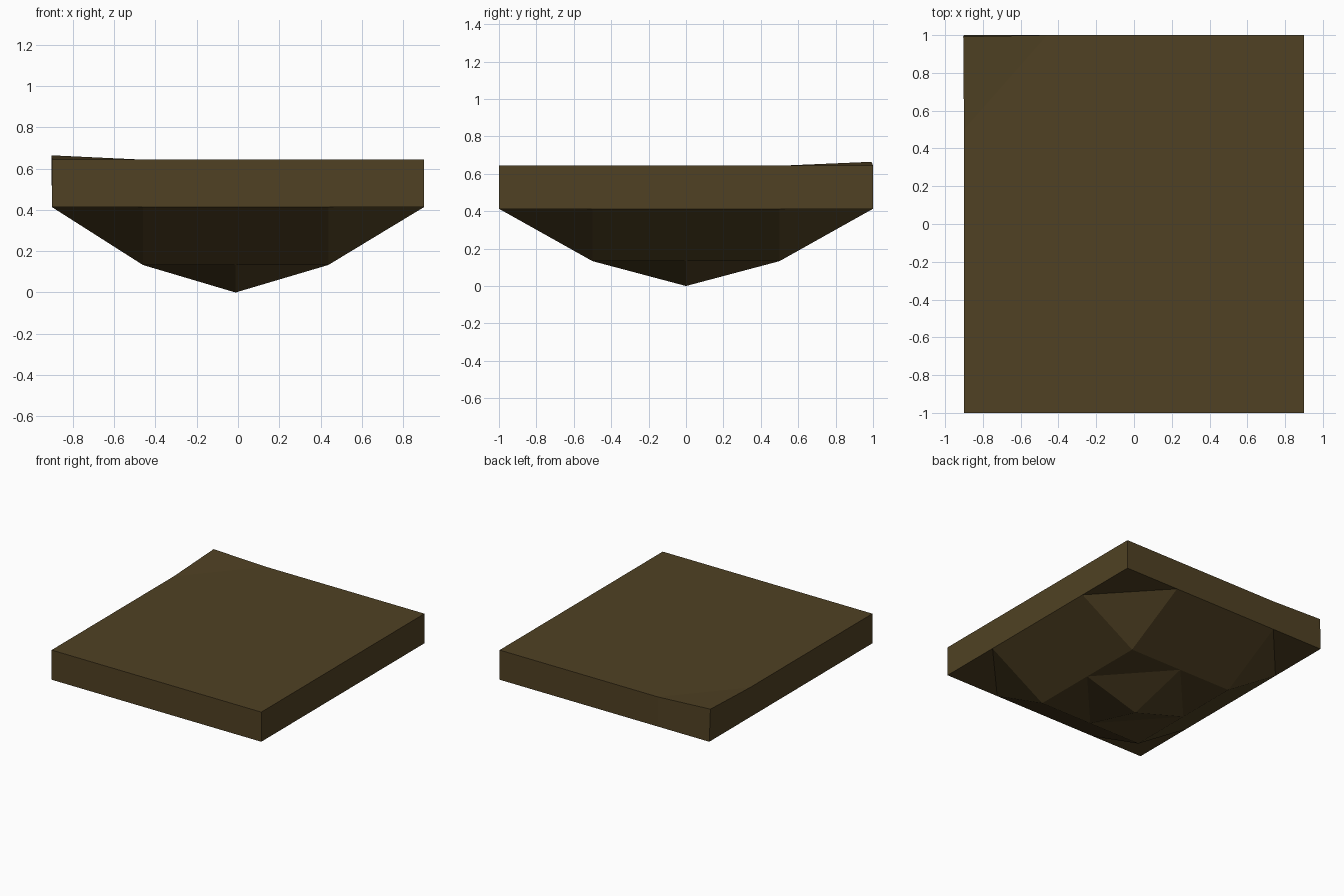
import bpy, bmesh

if "Cube" in bpy.data.objects:
    bpy.data.objects.remove(bpy.data.objects["Cube"])

XS = [-0.9, -0.46, -0.012, 0.437, 0.9]
YS = [-1.0, -0.5, 0.0, 0.5, 1.0]
TOP_Z = 0.643
RING_Z = [0.0, 0.133, 0.413]      # underside height: centre, inner ring, rim

soil = bpy.data.materials.new("brown soil")
soil.diffuse_color = (0.080, 0.053, 0.0168, 1)
soil.use_nodes = True
soil.node_tree.nodes["Principled BSDF"].inputs["Base Color"].default_value = soil.diffuse_color

bm = bmesh.new()


def grid(height):
    return {(i, j): bm.verts.new((XS[i], YS[j], height(i, j)))
            for i in range(5) for j in range(5)}


def skin(g):
    # each cell is split across the direction to the centre
    for i in range(4):
        for j in range(4):
            a, b, c, d = g[i, j], g[i+1, j], g[i+1, j+1], g[i, j+1]
            if (i < 2) == (j < 2):
                tris = ((a, b, d), (b, c, d))
            else:
                tris = ((a, b, c), (a, c, d))
            for t in tris:
                bm.faces.new(t)


# Flat top and stepped, pointed underside
top = grid(lambda i, j: TOP_Z)
bottom = grid(lambda i, j: RING_Z[max(abs(i - 2), abs(j - 2))])
# Back left corner is lifted slightly
top[0, 4].co = (-0.904, 0.992, 0.664)
skin(top)
skin(bottom)

# Side walls around the border
loop = ([(i, 0) for i in range(4)] + [(4, j) for j in range(4)]
        + [(i, 4) for i in range(4, 0, -1)] + [(0, j) for j in range(4, 0, -1)])
for p, q in zip(loop, loop[1:] + loop[:1]):
    bm.faces.new((bottom[p], bottom[q], top[q], top[p]))

bmesh.ops.recalc_face_normals(bm, faces=bm.faces)
mesh = bpy.data.meshes.new("ground_block")
bm.to_mesh(mesh)
bm.free()
mesh.materials.append(soil)
obj = bpy.data.objects.new("ground_block", mesh)
bpy.context.collection.objects.link(obj)
